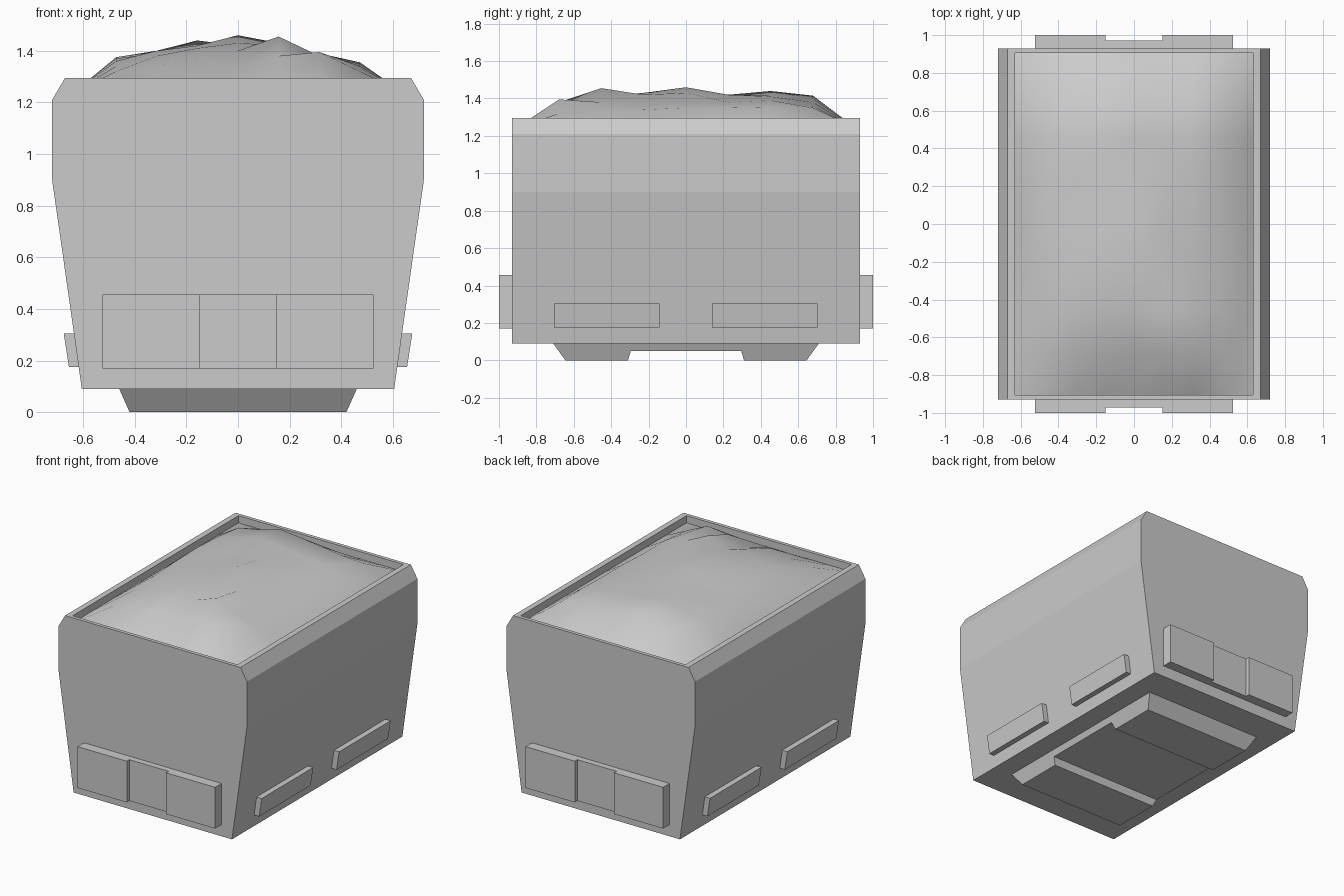
import bpy, bmesh
from mathutils import Vector

scene = bpy.context.scene
if "Cube" in bpy.data.objects:
    bpy.data.objects.remove(bpy.data.objects["Cube"], do_unlink=True)

grey = bpy.data.materials.new("plain grey")
grey.use_nodes = True
tone = (0.6, 0.6, 0.6, 1)
grey.diffuse_color = tone
grey.node_tree.nodes["Principled BSDF"].inputs["Base Color"].default_value = tone


def finish(bm, name):
    bmesh.ops.recalc_face_normals(bm, faces=bm.faces)
    mesh = bpy.data.meshes.new(name)
    bm.to_mesh(mesh)
    bm.free()
    mesh.materials.append(grey)
    obj = bpy.data.objects.new(name, mesh)
    scene.collection.objects.link(obj)
    return obj


def prism(points, offset):
    """Closed solid from a profile of 3D points, extruded by an offset."""
    bm = bmesh.new()
    face = bm.faces.new([bm.verts.new(p) for p in points])
    new = bmesh.ops.extrude_face_region(bm, geom=[face], use_keep_orig=True)["geom"]
    bmesh.ops.translate(bm, verts=[v for v in new if isinstance(v, bmesh.types.BMVert)],
                        vec=offset)
    return bm


# Hopper body: flared cross-section along y, with a recessed open top
RIM, HALF_LEN = 1.295, 0.93
IN_X, IN_Y = 0.63, 0.905
side = [(0.605, 0.09), (0.72, 0.9), (0.72, 1.21), (0.67, RIM)]
section = side + [(-x, z) for x, z in reversed(side)]
bm = prism([(x, -HALF_LEN, z) for x, z in section], (0, 2 * HALF_LEN, 0))
bm.normal_update()
top = max(bm.faces, key=lambda f: f.calc_center_median().z)
bmesh.ops.inset_region(bm, faces=[top], thickness=0.02)
for v in top.verts:
    v.co.x = IN_X if v.co.x > 0 else -IN_X
    v.co.y = IN_Y if v.co.y > 0 else -IN_Y
floor = bmesh.ops.extrude_discrete_faces(bm, faces=[top])["faces"][0]
for v in floor.verts:
    v.co.z = 1.15
finish(bm, "hopper_body")

# Heaped load: uneven grid of heights, low along the walls
EDGE = 1.245
mounds = [  # heights above 1.3 in hundredths, front row first
    [2, 4, 7, 3, 8, 9.5, 2],
    [4, 8, 11, 10, 15.5, 8, 4],
    [6, 10, 12, 13, 12, 7, 4],
    [7, 9, 12, 16, 13, 8, 5],
    [7.5, 9, 12, 12, 10, 8, 5],
    [6.5, 10, 14, 12, 11, 9, 5.5],
    [4, 7, 11.5, 10, 8, 6, 5],
]
bm = bmesh.new()
bmesh.ops.create_grid(bm, x_segments=8, y_segments=8, size=1)
for v in bm.verts:
    col, row = round((v.co.x + 1) * 4), round((v.co.y + 1) * 4)
    inside = 0 < col < 8 and 0 < row < 8
    z = 1.3 + mounds[row - 1][col - 1] / 100 if inside else EDGE
    v.co = Vector((v.co.x * IN_X, v.co.y * IN_Y, z))
for f in bm.faces:
    f.smooth = True
heap = finish(bm, "heaped_load")
if heap.data.polygons[0].normal.z < 0:
    heap.data.flip_normals()

# Underframe: two tapered feet joined by a shallower middle
half = [(0.295, 0.05), (0.31, 0), (0.645, 0), (0.71, 0.09)]
outline = [(-y, z) for y, z in reversed(half)] + half
bm = prism([(-1, y, z) for y, z in outline], (2, 0, 0))
for v in bm.verts:
    v.co.x *= 0.42 + 0.04 * v.co.z / 0.09
finish(bm, "underframe")

# Buffer plates on both ends: two thick outer pads and a thin middle
for end, sign in (("front", -1), ("back", 1)):
    steps = [(0.525, 0.92), (0.525, 1), (0.15, 1), (0.15, 0.972)]
    plan = steps + [(-x, y) for x, y in reversed(steps)]
    bm = prism([(x, sign * y, 0.17) for x, y in plan], (0, 0, 0.285))
    finish(bm, end + "_buffer_plate")

# Slanted side blocks, two on each side
for name, sx in (("left", 1), ("right", -1)):
    for end, y in (("front", -0.705), ("back", 0.14)):
        block = [(0.6, 0.175), (0.655, 0.175), (0.675, 0.305), (0.62, 0.305)]
        bm = prism([(sx * x, y, z) for x, z in block], (0, 0.562, 0))
        finish(bm, f"{name}_{end}_side_block")
